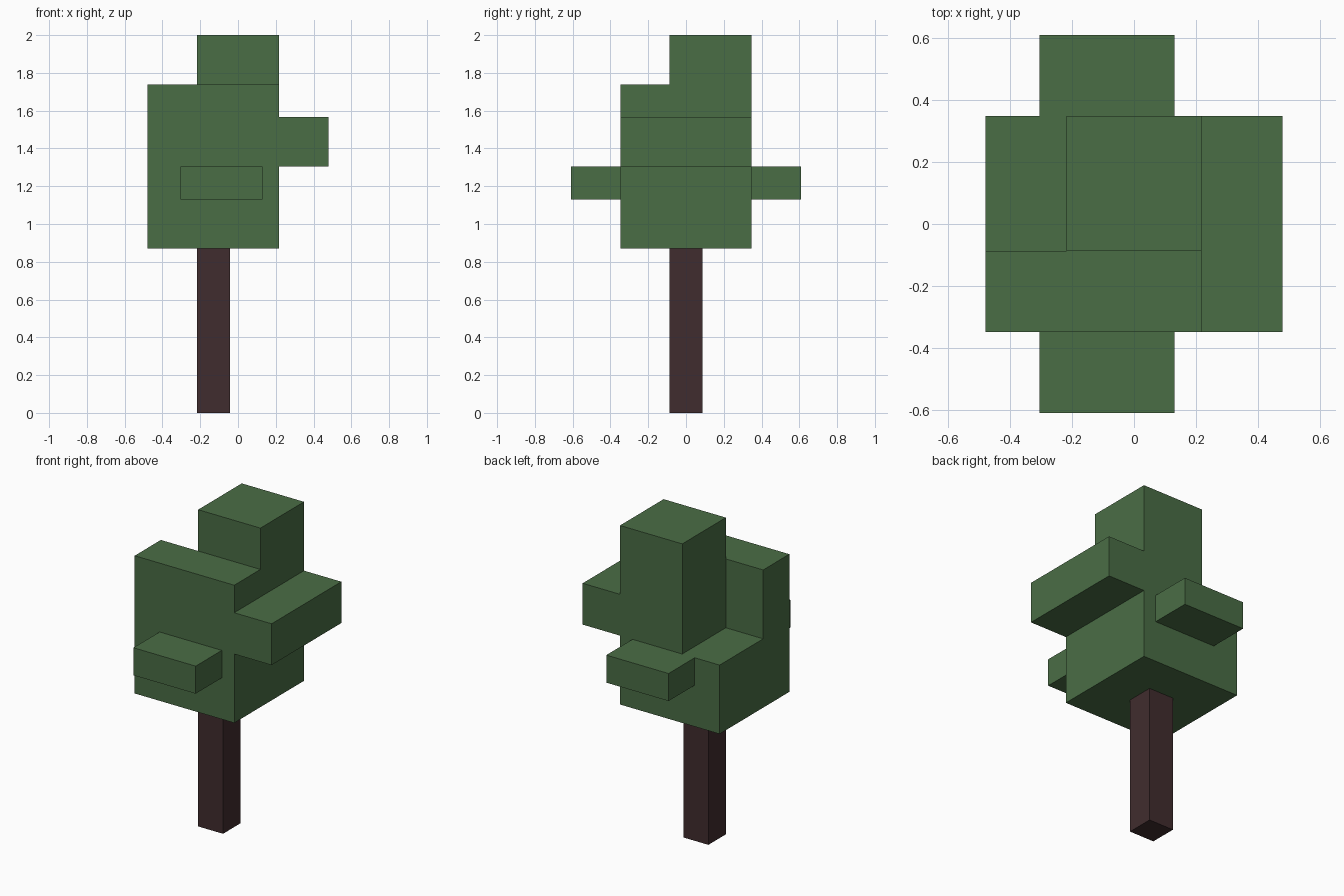
import bpy, bmesh, math

if "Cube" in bpy.data.objects:
    bpy.data.objects.remove(bpy.data.objects["Cube"])

U = 2 / 23  # block unit: the tree is 23 units tall


def material(name, rgb):
    m = bpy.data.materials.new(name)
    m.diffuse_color = (*rgb, 1)
    m.use_nodes = True
    m.node_tree.nodes["Principled BSDF"].inputs["Base Color"].default_value = m.diffuse_color
    return m


def block_union(name, boxes, mat):
    """Merge boxes ((x0,x1),(y0,y1),(z0,z1)) into one closed shell without inner faces."""
    cuts = [sorted({v for b in boxes for v in b[a]}) for a in range(3)]

    def filled(cell):
        if any(c < 0 or c >= len(cuts[a]) - 1 for a, c in enumerate(cell)):
            return False
        mid = [(cuts[a][c] + cuts[a][c + 1]) / 2 for a, c in enumerate(cell)]
        return any(all(b[a][0] < mid[a] < b[a][1] for a in range(3)) for b in boxes)

    bm = bmesh.new()
    nx, ny, nz = (len(c) - 1 for c in cuts)
    for cell in ((i, j, k) for i in range(nx) for j in range(ny) for k in range(nz)):
        if not filled(cell):
            continue
        for axis in range(3):
            for side in (0, 1):
                beside = list(cell)
                beside[axis] += 2 * side - 1
                if filled(beside):
                    continue
                p, q = (axis + 1) % 3, (axis + 2) % 3
                corners = []
                for s, t in ((0, 0), (1, 0), (1, 1), (0, 1)):
                    co = [0, 0, 0]
                    co[axis] = cuts[axis][cell[axis] + side] * U
                    co[p] = cuts[p][cell[p] + s] * U
                    co[q] = cuts[q][cell[q] + t] * U
                    corners.append(bm.verts.new(co))
                bm.faces.new(corners if side else corners[::-1])
    bmesh.ops.remove_doubles(bm, verts=bm.verts[:], dist=1e-4)
    bmesh.ops.dissolve_limit(bm, angle_limit=math.radians(1),
                             verts=bm.verts[:], edges=bm.edges[:])
    mesh = bpy.data.meshes.new(name)
    bm.to_mesh(mesh)
    bm.free()
    mesh.materials.append(mat)
    obj = bpy.data.objects.new(name, mesh)
    bpy.context.collection.objects.link(obj)
    return obj


bark = material("dark bark", (0.0513, 0.0252, 0.0273))
leaf = material("leaf green", (0.0685, 0.153, 0.0595))

# Square trunk
block_union("trunk", [((-2.5, -0.5), (-1, 1), (0, 10))], bark)

# Stepped leaf canopy
block_union("canopy", [
    ((-5.5, 2.5), (-4, 4), (10, 15)),    # wide base
    ((-5.5, 2.5), (-4, -1), (15, 20)),   # front wall
    ((-2.5, 2.5), (-1, 4), (15, 23)),    # tall crown
    ((2.5, 5.5), (-4, 4), (15, 18)),     # right ledge
    ((-3.5, 1.5), (-7, -4), (13, 15)),   # front ledge
    ((-3.5, 1.5), (4, 7), (13, 15)),     # back ledge
], leaf)
